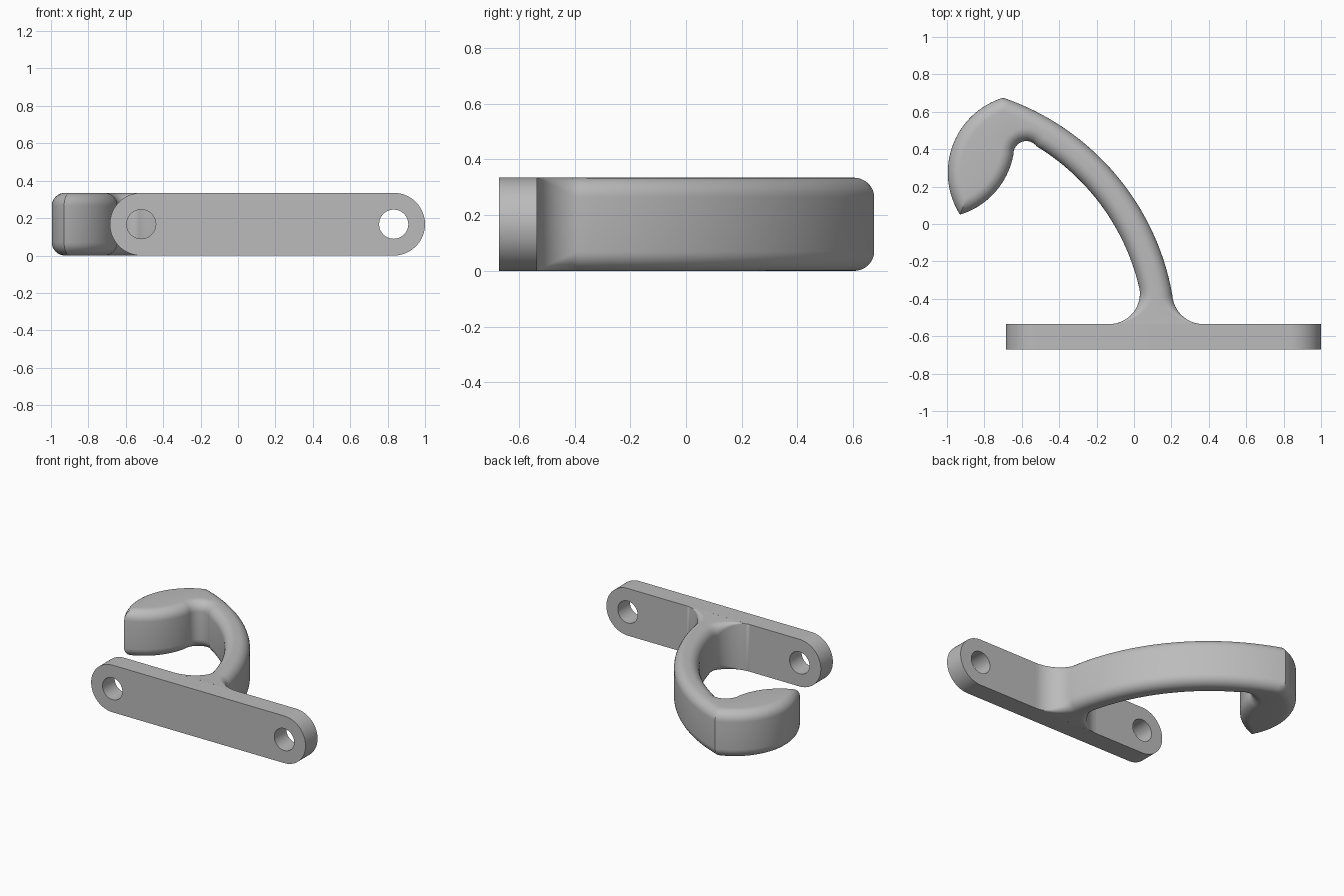
import bpy, bmesh
from math import sin, cos, pi, radians, atan
from mathutils import Vector

cube = bpy.data.objects.get("Cube")
if cube:
    bpy.data.objects.remove(cube, do_unlink=True)

HEIGHT = 0.335
ROUND = 0.07          # radius of the rounded hook edges
PLATE_BACK = -0.535
PLATE_DEPTH = 0.135

grey = bpy.data.materials.new("plain grey")
grey.use_nodes = True
grey.diffuse_color = (0.5, 0.5, 0.5, 1)
grey.node_tree.nodes["Principled BSDF"].inputs["Base Color"].default_value = (0.5, 0.5, 0.5, 1)


def finish(obj, angle):
    bpy.ops.object.select_all(action='DESELECT')
    obj.select_set(True)
    bpy.context.view_layer.objects.active = obj
    if obj.type == 'CURVE':
        bpy.ops.object.convert(target='MESH')
    bpy.ops.object.shade_smooth_by_angle(angle=radians(angle))


def circle(cx, cy, r, start=0.0, sweep=2 * pi, n=48):
    return [(cx + r * cos(start + sweep * i / n), cy + r * sin(start + sweep * i / n))
            for i in range(n + 1)]


def arc(a, b, bulge, n):
    """Points from a up to (not including) b; positive bulge bows to the right."""
    a, b = Vector(a), Vector(b)
    chord = b - a
    side = Vector((chord.y, -chord.x)).normalized()
    half = 2 * atan(2 * abs(bulge) / chord.length)
    radius = chord.length / 2 / sin(half)
    sign = 1 if bulge > 0 else -1
    centre = (a + b) / 2 + side * (bulge - sign * radius)
    points = []
    for i in range(n):
        t = -half + 2 * half * i / n
        points.append(centre + radius * (side * sign * cos(t) + chord.normalized() * sin(t)))
    return points


# Mounting plate: round-ended bar with a screw hole at each end
end = HEIGHT / 2
left_x, right_x = 1 - end, -0.685 + end
curve = bpy.data.curves.new("mounting_plate", 'CURVE')
curve.dimensions = '2D'
curve.fill_mode = 'BOTH'
curve.extrude = PLATE_DEPTH / 2
loops = [circle(left_x, end, end, -pi / 2, pi) + circle(right_x, end, end, pi / 2, pi)]
loops += [circle(x, end, 0.078)[:-1] for x in (left_x, right_x)]
for loop in loops:
    spline = curve.splines.new('POLY')
    spline.points.add(len(loop) - 1)
    for p, (x, z) in zip(spline.points, loop):
        p.co = (x, z, 0, 1)
    spline.use_cyclic_u = True
curve.materials.append(grey)
plate = bpy.data.objects.new("mounting_plate", curve)
plate.rotation_euler = (pi / 2, 0, 0)
plate.location.y = PLATE_BACK - PLATE_DEPTH / 2
bpy.context.collection.objects.link(plate)
finish(plate, 30)

# Hook outline, counter-clockwise from the base: corner, bulge of the next arc, steps
path = [((0.37, PLATE_BACK), -0.0445, 16),    # outer root fillet
        ((0.205, -0.38), 0.19, 40),           # outer side of arm
        ((-0.70, 0.675), 0.165, 32),          # outer side of head
        ((-0.93, 0.05), 0.06, 20),            # inner side of head
        ((-0.645, 0.37), -0.05, 14),          # throat
        ((-0.52, 0.415), -0.096, 32),         # inner side of arm
        ((0.03, -0.35), -0.055, 16)]          # inner root fillet
last = Vector((-0.13, PLATE_BACK))
corners = [p[0] for p in path] + [last]
outline = []
for i, (start, bulge, n) in enumerate(path):
    outline += arc(start, corners[i + 1], bulge, n)
outline.append(last)
count = len(outline)


def miter(i):
    p, q, r = outline[i - 1], outline[i], outline[(i + 1) % count]
    d1, d2 = (q - p).normalized(), (r - q).normalized()
    n1, n2 = Vector((-d1.y, d1.x)), Vector((-d2.y, d2.x))
    return (n1 + n2) / (1 + n1.dot(n2))


inward = [miter(i) for i in range(count)]
# Sharp ridges: inset points that pass a ridge's bisector gather on it
ridges = [sum(p[2] for p in path[:2]), sum(p[2] for p in path[:3])]


def inset(i, depth):
    p = outline[i]
    q = p + inward[i] * depth
    for k in ridges:
        tip, axis = outline[k], inward[k]
        side = Vector((-axis.y, axis.x))
        if i != k and (p - tip).length < 0.2 and (p - tip).dot(side) * (q - tip).dot(side) <= 0:
            return tip + axis * depth
    return q


# Hook body: stacked rings with rounded rims that fade out into the plate
bm = bmesh.new()
STEPS = 8
levels = [(k * pi / 2 / STEPS, False) for k in range(STEPS, -1, -1)]
levels += [(k * pi / 2 / STEPS, True) for k in range(STEPS + 1)]
rings = []
for angle, upper in levels:
    ring = []
    for i, p in enumerate(outline):
        r = ROUND * min(1, max(0, (p.y - PLATE_BACK) / 0.14))
        q = inset(i, r * (1 - cos(angle)))
        drop = r * (1 - sin(angle))
        ring.append(bm.verts.new((q.x, q.y, HEIGHT - drop if upper else drop)))
    rings.append(ring)
for low, high in zip(rings, rings[1:]):
    for i in range(count):
        j = (i + 1) % count
        bm.faces.new((low[i], low[j], high[j], high[i]))
bm.faces.new(rings[-1])
bm.faces.new(rings[0][::-1])
bmesh.ops.remove_doubles(bm, verts=bm.verts, dist=0.0002)
bmesh.ops.triangulate(bm, faces=[f for f in bm.faces if len(f.verts) > 4])
bmesh.ops.recalc_face_normals(bm, faces=bm.faces)
mesh = bpy.data.meshes.new("hook")
bm.to_mesh(mesh)
bm.free()
mesh.materials.append(grey)
hook = bpy.data.objects.new("hook", mesh)
bpy.context.collection.objects.link(hook)
finish(hook, 30)
